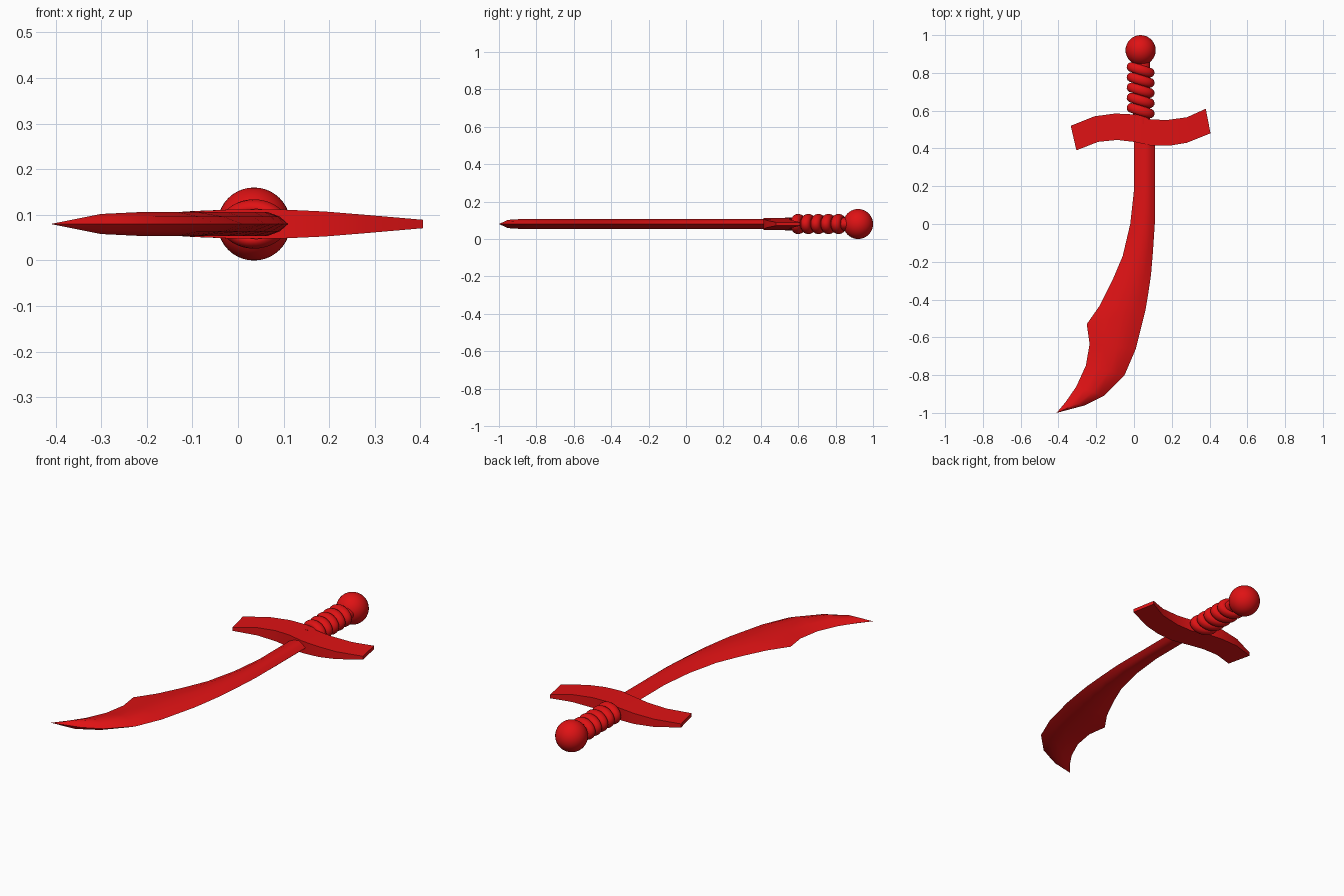
import bpy, bmesh
from math import radians

cube = bpy.data.objects.get("Cube")
if cube:
    bpy.data.objects.remove(cube, do_unlink=True)

MID_X, MID_Z = 0.035, 0.08

red = bpy.data.materials.new("red")
red.use_nodes = True
colour = (0.74, 0.006, 0.007, 1)
red.diffuse_color = colour
red.node_tree.nodes["Principled BSDF"].inputs["Base Color"].default_value = colour


def finish(obj, name, angle=35):
    """Name, colour and smooth one part."""
    obj.name = obj.data.name = name
    obj.data.materials.append(red)
    bpy.ops.object.select_all(action="DESELECT")
    obj.select_set(True)
    bpy.context.view_layer.objects.active = obj
    bpy.ops.object.shade_smooth_by_angle(angle=radians(angle))
    return obj


def loft(name, rows, section, angle):
    """Skin closed sections laid between pairs of outline points.
    Each row is (x1, y1, x2, y2, half_thickness);
    each section point is (fraction across, height factor)."""
    bm = bmesh.new()
    rings = []
    for x1, y1, x2, y2, half in rows:
        rings.append([bm.verts.new((x1 + (x2 - x1) * f, y1 + (y2 - y1) * f, MID_Z + half * h))
                      for f, h in section])
    count = len(section)
    for a, b in zip(rings, rings[1:]):
        for i in range(count):
            j = (i + 1) % count
            bm.faces.new((a[i], a[j], b[j], b[i]))
    bm.faces.new(rings[0])
    bm.faces.new(rings[-1])
    bmesh.ops.remove_doubles(bm, verts=bm.verts, dist=0.0005)
    bmesh.ops.recalc_face_normals(bm, faces=bm.faces)
    mesh = bpy.data.meshes.new(name)
    bm.to_mesh(mesh)
    bm.free()
    obj = bpy.data.objects.new(name, mesh)
    bpy.context.collection.objects.link(obj)
    return finish(obj, name, angle)


# Curved blade: cutting edge, then spine, with a lens-shaped section
thick = 0.026
blade_rows = [
    (0, 0.48, 0.11, 0.48, thick),
    (0, 0.18, 0.11, 0.18, thick),
    (-0.02, 0, 0.11, 0, thick),
    (-0.06, -0.17, 0.1, -0.15, thick),
    (-0.115, -0.3, 0.09, -0.27, thick),
    (-0.18, -0.43, 0.075, -0.37, thick),
    (-0.25, -0.53, 0.06, -0.46, thick),
    (-0.235, -0.635, 0.01, -0.66, thick),
    (-0.255, -0.75, -0.05, -0.8, thick),
    (-0.305, -0.86, -0.16, -0.91, thick),
    (-0.36, -0.94, -0.26, -0.96, 0.022),
    (-0.41, -1, -0.41, -1, 0),
]
upper = [(0.3, 0.65), (0.6, 1), (0.83, 0.62)]
lens = [(0, 0)] + upper + [(1, 0)] + [(f, -h) for f, h in reversed(upper)]
loft("blade", blade_rows, lens, 40)

# S-shaped guard, thinning towards both ends
guard_outline = [
    (-0.305, 0.39, -0.335, 0.52),
    (-0.19, 0.435, -0.21, 0.57),
    (-0.09, 0.445, -0.1, 0.585),
    (0, 0.435, 0, 0.58),
    (0.09, 0.415, 0.08, 0.555),
    (0.19, 0.415, 0.17, 0.55),
    (0.28, 0.43, 0.28, 0.565),
    (0.405, 0.48, 0.38, 0.61),
]
guard_rows = []
for x1, y1, x2, y2 in guard_outline:
    reach = abs((x1 + x2) / 2 - MID_X) / 0.36
    guard_rows.append((x1, y1, x2, y2, 0.033 - 0.024 * reach ** 1.6))
loft("guard", guard_rows, [(0, -1), (0, 1), (1, 1), (1, -1)], 30)

# Oval grip core
bpy.ops.mesh.primitive_cylinder_add(vertices=32, radius=0.045, depth=0.34,
                                    location=(MID_X + 0.005, 0.7, MID_Z),
                                    rotation=(radians(90), 0, 0))
core = bpy.context.object
core.scale.y = 0.75
finish(core, "grip_core")

# Slanted oval rings wrapped round the grip
for i in range(5):
    bpy.ops.mesh.primitive_torus_add(major_radius=0.05, minor_radius=0.026,
                                     major_segments=36, minor_segments=14,
                                     location=(MID_X, 0.6 + 0.054 * i, MID_Z),
                                     rotation=(radians(90), 0, radians(-17)))
    ring = bpy.context.object
    ring.scale.y = 0.71
    finish(ring, f"grip_ring_{i + 1}", 60)

# Ball pommel
bpy.ops.mesh.primitive_uv_sphere_add(segments=32, ring_count=20, radius=0.08,
                                     location=(MID_X, 0.92, MID_Z))
finish(bpy.context.object, "pommel")
